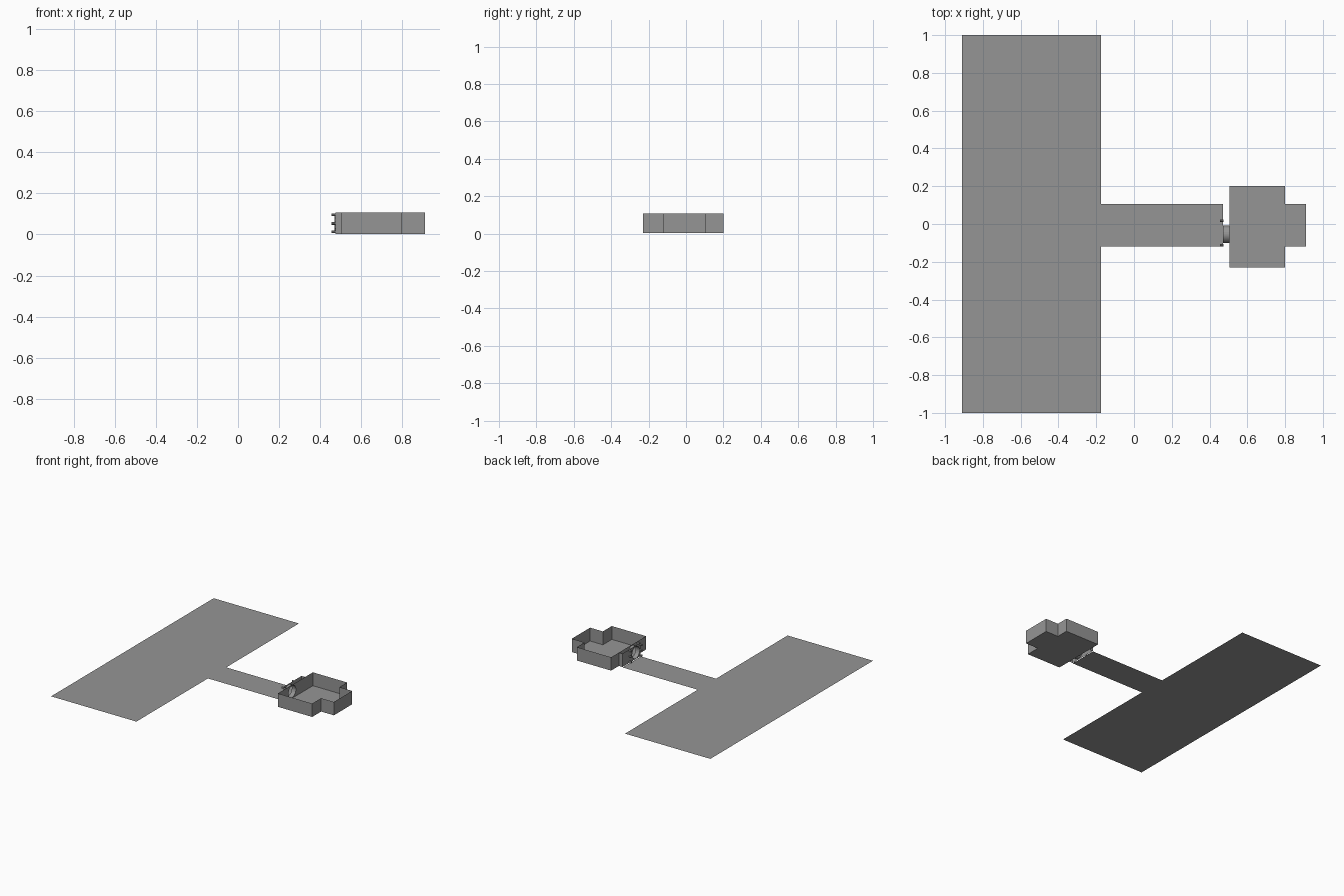
import bpy, bmesh, math
from mathutils import Matrix, Vector

if "Cube" in bpy.data.objects:
    bpy.data.objects.remove(bpy.data.objects["Cube"])

grey = bpy.data.materials.new("concrete grey")
grey.diffuse_color = (0.3, 0.3, 0.3, 1)
grey.use_nodes = True
grey.node_tree.nodes["Principled BSDF"].inputs["Base Color"].default_value = grey.diffuse_color

Z0, Z1 = 0.003, 0.107           # wall foot and wall top
DOOR_Y, DOOR_Z, DOOR_R = -0.055, 0.055, 0.046


def finish(name, bm):
    me = bpy.data.meshes.new(name)
    bm.to_mesh(me)
    bm.free()
    me.materials.append(grey)
    ob = bpy.data.objects.new(name, me)
    bpy.context.collection.objects.link(ob)
    return ob


def flat(name, outline, z):
    """Flat sheet from an anticlockwise xy outline."""
    bm = bmesh.new()
    bm.faces.new([bm.verts.new((x, y, z)) for x, y in outline])
    return finish(name, bm)


def walls(name, path):
    """Thin upright walls along an open xy path."""
    bm = bmesh.new()
    cols = [(bm.verts.new((x, y, Z0)), bm.verts.new((x, y, Z1))) for x, y in path]
    for a, b in zip(cols, cols[1:]):
        bm.faces.new((a[0], b[0], b[1], a[1]))
    return finish(name, bm)


def door_ring(bm, x, r, n=24):
    return [bm.verts.new((x, DOOR_Y + r * math.cos(2 * math.pi * i / n),
                          DOOR_Z + r * math.sin(2 * math.pi * i / n))) for i in range(n)]


def holed_wall(name, x, y0, y1):
    """Upright sheet facing -x with the round door opening."""
    bm = bmesh.new()
    rect = [bm.verts.new((x, y, z)) for y, z in ((y0, Z0), (y1, Z0), (y1, Z1), (y0, Z1))]
    edges = []
    for loop in (rect, door_ring(bm, x, DOOR_R)):
        edges += [bm.edges.new((a, b)) for a, b in zip(loop, loop[1:] + loop[:1])]
    bmesh.ops.triangle_fill(bm, edges=edges, use_beauty=True, normal=Vector((-1, 0, 0)))
    for f in bm.faces:
        if f.normal.x > 0:
            f.normal_flip()
    return finish(name, bm)


# Ground outside and the approach path
flat("ground_and_path", [(-0.91, -1), (-0.175, -1), (-0.175, -0.12), (0.472, -0.12),
                         (0.472, 0.105), (-0.175, 0.105), (-0.175, 1), (-0.91, 1)], 0)

# Room floor with rear alcove
plan = [(0.505, -0.23), (0.80, -0.23), (0.80, -0.12), (0.91, -0.12),
        (0.91, 0.105), (0.80, 0.105), (0.80, 0.20), (0.505, 0.20)]
flat("room_floor", plan, Z0)

# Room walls and entrance walls
walls("room_walls", plan)
holed_wall("room_entrance_wall", 0.505, -0.23, 0.20)
holed_wall("entrance_face", 0.474, -0.12, 0.105)
walls("entrance_side_front", [(0.474, -0.12), (0.505, -0.12)])
walls("entrance_side_back", [(0.505, 0.105), (0.474, 0.105)])

# Round tunnel through the entrance
bm = bmesh.new()
a, b = door_ring(bm, 0.470, DOOR_R), door_ring(bm, 0.505, DOOR_R)
for i in range(24):
    j = (i + 1) % 24
    bm.faces.new((a[i], a[j], b[j], b[i]))
finish("door_tunnel", bm)

# Locking bolts beside the round opening
bm = bmesh.new()
for y in (-0.112, 0.018):
    for z in (0.013, 0.054, 0.096):
        bmesh.ops.create_cone(bm, cap_ends=True, segments=10, radius1=0.007, radius2=0.007,
                              depth=0.018,
                              matrix=Matrix.Translation((0.465, y, z)) @ Matrix.Rotation(math.pi / 2, 4, 'Y'))
finish("door_bolts", bm)
